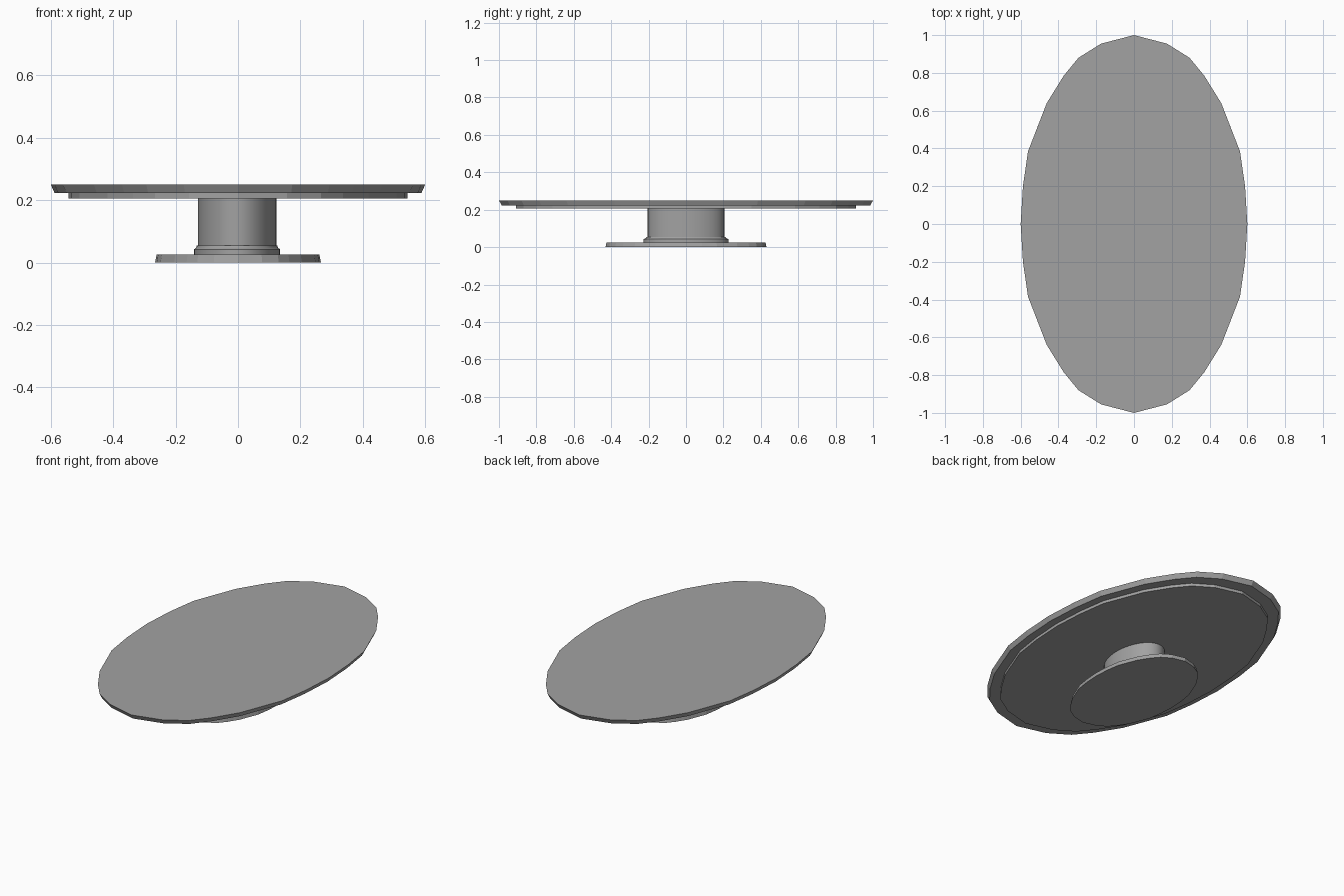
import bpy
import bmesh
import math

cube = bpy.data.objects.get("Cube")
if cube:
    bpy.data.objects.remove(cube, do_unlink=True)

# One flat grey for the whole table
GREY = (0.36, 0.36, 0.36, 1.0)
grey = bpy.data.materials.new("plain grey")
grey.use_nodes = True
grey.diffuse_color = GREY
grey.node_tree.nodes["Principled BSDF"].inputs["Base Color"].default_value = GREY

# Faceted oval outline, one quarter in unit radii, mirrored to a full loop
QUARTER = [(1, 0), (0.98, 0.2), (0.935, 0.385), (0.77, 0.64),
           (0.62, 0.785), (0.49, 0.88), (0.29, 0.955), (0, 1)]
half = QUARTER + [(-x, y) for x, y in QUARTER[-2::-1]]
FACETED = half + [(x, -y) for x, y in half[-2:0:-1]]


def round_outline(sides):
    return [(math.cos(2 * math.pi * i / sides), math.sin(2 * math.pi * i / sides))
            for i in range(sides)]


def oval_part(name, outline, profile, smooth=False, offset=0.0):
    """Loft the outline through (x radius, y radius, height) rings and cap it."""
    bm = bmesh.new()
    rings = [[bm.verts.new((rx * x + offset, ry * y, z)) for x, y in outline]
             for rx, ry, z in profile]
    count = len(outline)
    for low, high in zip(rings, rings[1:]):
        for i in range(count):
            j = (i + 1) % count
            bm.faces.new((low[i], low[j], high[j], high[i]))
    bm.faces.new(rings[0][::-1])
    bm.faces.new(rings[-1])
    bmesh.ops.recalc_face_normals(bm, faces=bm.faces)
    mesh = bpy.data.meshes.new(name)
    bm.to_mesh(mesh)
    bm.free()
    mesh.materials.append(grey)
    obj = bpy.data.objects.new(name, mesh)
    bpy.context.collection.objects.link(obj)
    if smooth:
        bpy.ops.object.select_all(action='DESELECT')
        obj.select_set(True)
        bpy.context.view_layer.objects.active = obj
        bpy.ops.object.shade_smooth_by_angle(angle=math.radians(30))
    return obj


# Table top with an undercut edge, and the thinner panel below it
oval_part("table_top", FACETED, [(0.588, 0.985, 0.223), (0.6, 1.0, 0.25)])
oval_part("under_panel", FACETED, [(0.544, 0.91, 0.206), (0.544, 0.91, 0.223)])

# Oval column
oval_part("column", round_outline(40),
          [(0.126, 0.205, 0.04), (0.126, 0.205, 0.206)], True, -0.003)

# Stepped collar where the column meets the base
oval_part("collar", round_outline(40),
          [(0.138, 0.226, 0.025), (0.138, 0.226, 0.042),
           (0.131, 0.215, 0.048), (0.129, 0.21, 0.055)], True, -0.003)

# Flat foot plate
oval_part("base_plate", FACETED, [(0.266, 0.43, 0.0), (0.261, 0.425, 0.025)])
